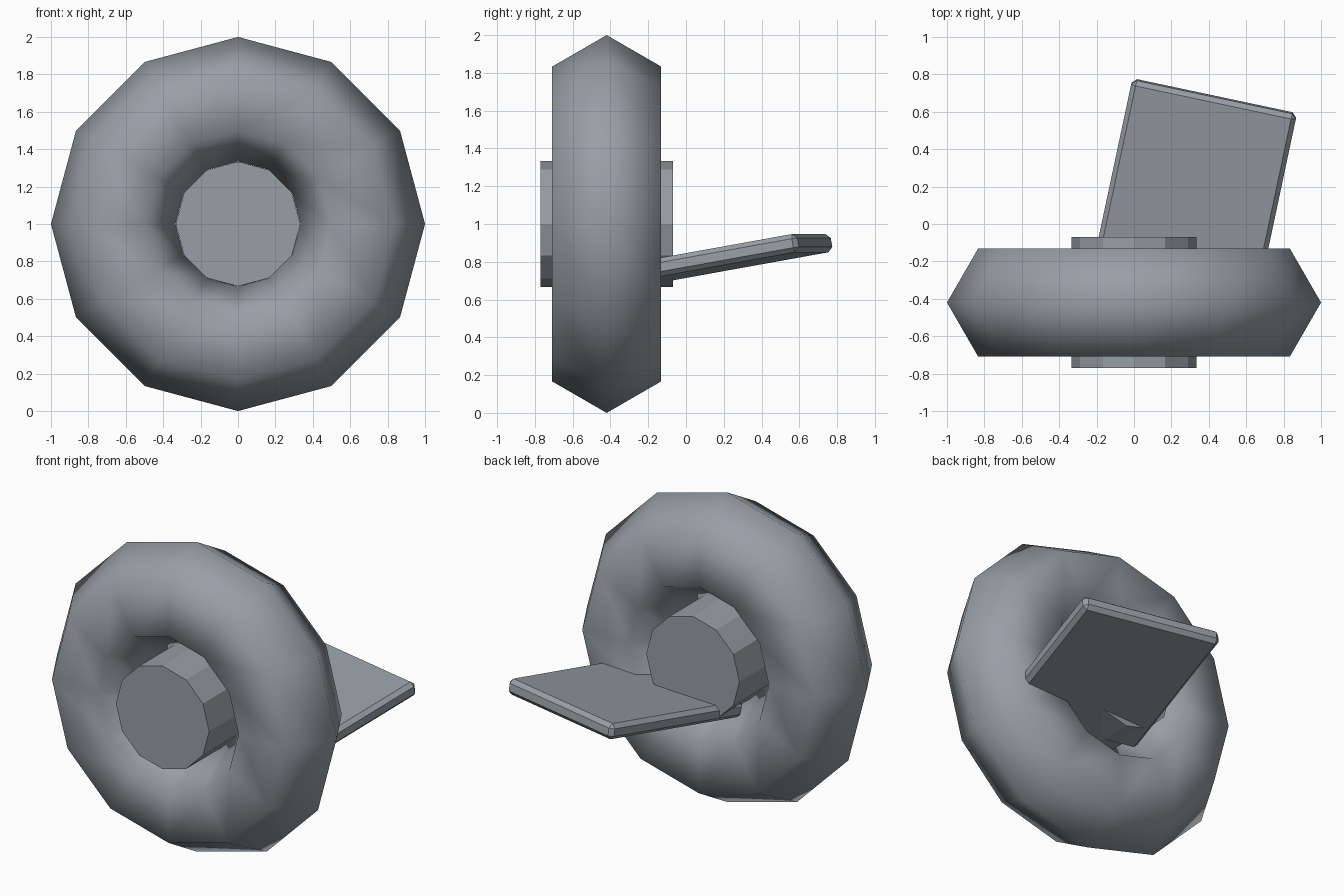
import bpy
from math import radians
from mathutils import Matrix, Vector

if "Cube" in bpy.data.objects:
    bpy.data.objects.remove(bpy.data.objects["Cube"])

CENTRE = (0, -0.42, 1.0)

# Dark blue-grey metal shared by all parts
metal = bpy.data.materials.new("dark_metal")
metal.diffuse_color = (0.31, 0.345, 0.38, 1)
metal.use_nodes = True
metal.node_tree.nodes["Principled BSDF"].inputs["Base Color"].default_value = metal.diffuse_color


def finish(name):
    obj = bpy.context.object
    obj.name = name
    obj.data.materials.append(metal)
    return obj


# Ring: coarse smooth torus standing upright
bpy.ops.mesh.primitive_torus_add(major_segments=12, minor_segments=6,
                                 major_radius=0.667, minor_radius=0.333,
                                 location=CENTRE, rotation=(radians(90), 0, 0))
bpy.ops.object.shade_smooth()
finish("ring")

# Hub: twelve-sided cylinder through the hole
bpy.ops.mesh.primitive_cylinder_add(vertices=12, radius=0.333, depth=0.70,
                                    location=CENTRE, rotation=(radians(90), 0, 0))
finish("hub")

# Plate: tilted, bevelled slab running from the hub out to the back
width, length, thick = 0.90, 1.08, 0.098
rot = Matrix.Rotation(radians(-12), 4, 'Z') @ Matrix.Rotation(radians(10), 4, 'X')
far_end = Vector((0.431, 0.682, 0.903))
centre = far_end - rot @ Vector((0, length / 2, 0))
bpy.ops.mesh.primitive_cube_add(size=1)
plate = finish("plate")
plate.data.transform(Matrix.Diagonal((width, length, thick, 1)))
plate.matrix_world = Matrix.Translation(centre) @ rot
bevel = plate.modifiers.new("edge_chamfer", 'BEVEL')
bevel.width = 0.025
bevel.segments = 1
bevel.limit_method = 'NONE'
